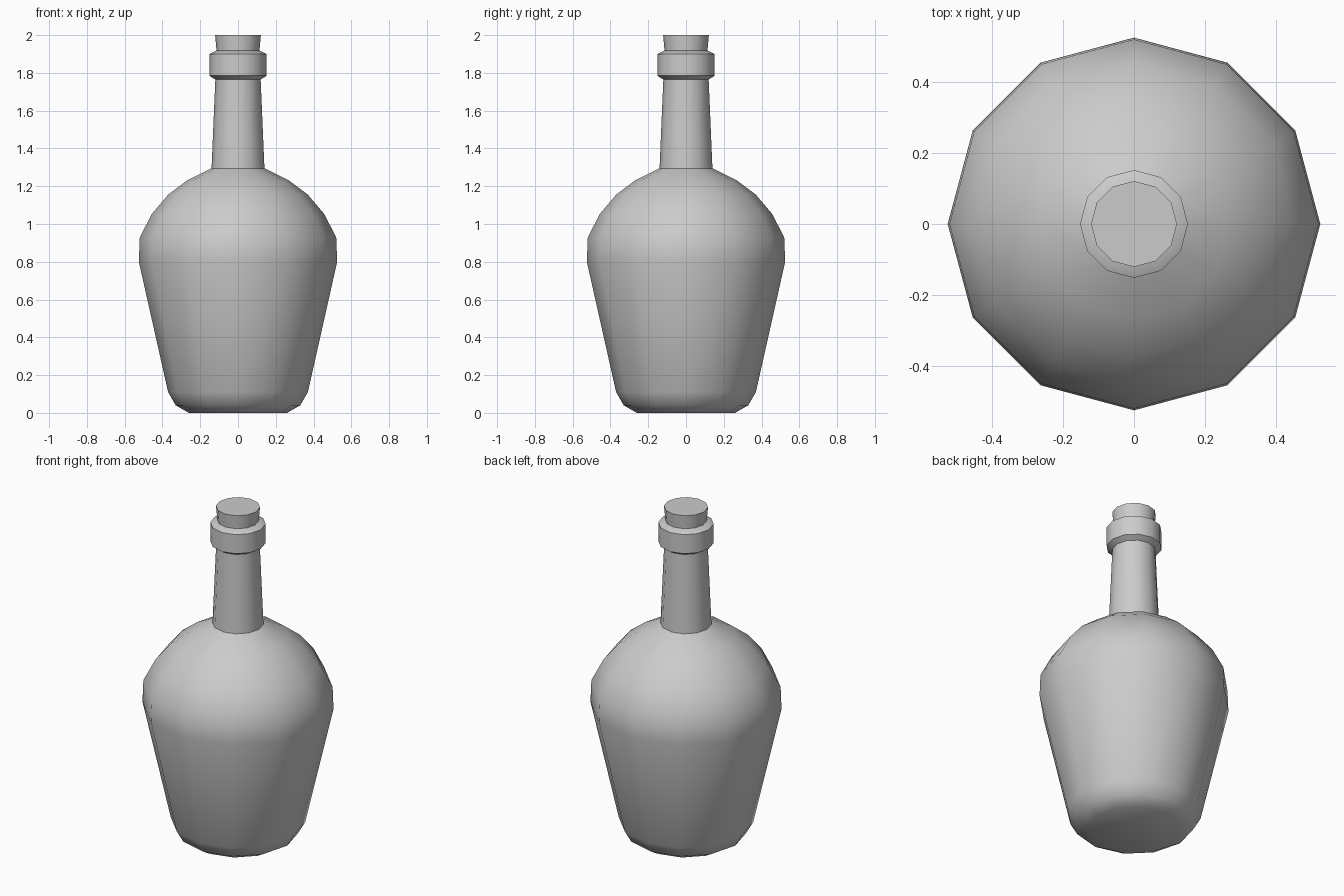
import bpy, math

SIDES = 12

cube = bpy.data.objects.get("Cube")
if cube:
    bpy.data.objects.remove(cube, do_unlink=True)

grey = bpy.data.materials.new("plain_grey")
grey.use_nodes = True
grey.diffuse_color = (0.6, 0.6, 0.6, 1)
grey.node_tree.nodes["Principled BSDF"].inputs["Base Color"].default_value = (0.6, 0.6, 0.6, 1)


def lathe(name, profile):
    """Turn a (radius, height) profile about z and cap both ends."""
    verts, faces = [], []
    for r, z in profile:
        for i in range(SIDES):
            a = math.tau * i / SIDES
            verts.append((r * math.cos(a), r * math.sin(a), z))
    for k in range(len(profile) - 1):
        for i in range(SIDES):
            a, b = k * SIDES + i, k * SIDES + (i + 1) % SIDES
            faces.append((a, b, b + SIDES, a + SIDES))
    faces.append(tuple(reversed(range(SIDES))))
    faces.append(tuple(range(len(verts) - SIDES, len(verts))))
    mesh = bpy.data.meshes.new(name)
    mesh.from_pydata(verts, [], faces)
    mesh.materials.append(grey)
    obj = bpy.data.objects.new(name, mesh)
    bpy.context.collection.objects.link(obj)
    bpy.ops.object.select_all(action="DESELECT")
    obj.select_set(True)
    bpy.context.view_layer.objects.active = obj
    bpy.ops.object.shade_smooth_by_angle(angle=math.radians(38))
    return obj


# Bottle: rounded foot, tapered body, domed shoulder, neck and lip collar
lathe("bottle", [
    (0.26, 0), (0.33, 0.04), (0.37, 0.11),
    (0.525, 0.80), (0.52, 0.93), (0.455, 1.055), (0.37, 1.155),
    (0.27, 1.23), (0.14, 1.295),
    (0.12, 1.765), (0.152, 1.785), (0.152, 1.90), (0.115, 1.918),
])

# Stopper widening slightly towards the top
lathe("cork", [(0.112, 1.90), (0.121, 2.0)])
